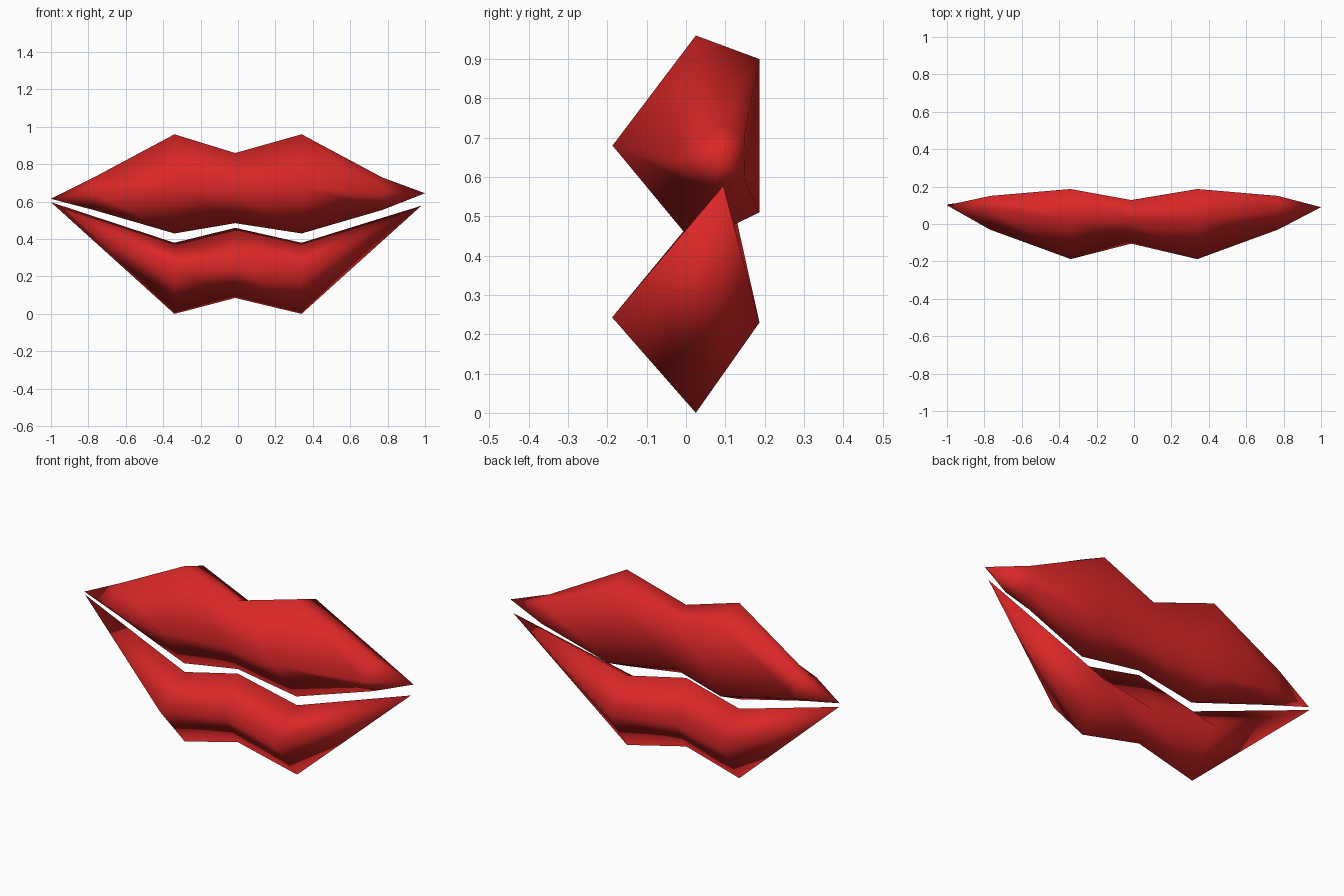
import bpy, bmesh

if "Cube" in bpy.data.objects:
    bpy.data.objects.remove(bpy.data.objects["Cube"])

red = bpy.data.materials.new("lip_red")
red.diffuse_color = (0.70, 0.02, 0.02, 1)
red.use_nodes = True
red.node_tree.nodes["Principled BSDF"].inputs["Base Color"].default_value = red.diffuse_color


def loft(name, left_tip, right_tip, stations):
    """Skin (y, z) rings placed at each x, closed to a point at both ends."""
    bm = bmesh.new()
    rings = [[bm.verts.new((x, y, z)) for y, z in ring] for x, ring in stations]
    n = len(rings[0])
    for a, b in zip(rings, rings[1:]):
        for i in range(n):
            j = (i + 1) % n
            bm.faces.new((a[i], a[j], b[j], b[i]))
    for tip, ring in ((left_tip, rings[0]), (right_tip, rings[-1])):
        v = bm.verts.new(tip)
        for i in range(n):
            bm.faces.new((v, ring[i], ring[(i + 1) % n]))
    bmesh.ops.recalc_face_normals(bm, faces=bm.faces[:])
    for f in bm.faces:
        f.smooth = True
    mesh = bpy.data.meshes.new(name)
    bm.to_mesh(mesh)
    bm.free()
    mesh.materials.append(red)
    ob = bpy.data.objects.new(name, mesh)
    bpy.context.collection.objects.link(ob)
    return ob


def mirrored(half, middle):
    """Repeat the left stations on the right of a middle station."""
    return ([(-x, r) for x, r in half] + [(-0.015, middle)]
            + [(x, r) for x, r in reversed(half)])


# Upper lip: five-sided section (top, front, bottom, back bottom, back top)
corner = [(0.08, 0.73), (-0.03, 0.645), (0.07, 0.555), (0.148, 0.595), (0.15, 0.71)]
peak = [(0.025, 0.96), (-0.187, 0.68), (0.02, 0.43), (0.187, 0.51), (0.187, 0.90)]
dip = [(0.02, 0.86), (-0.105, 0.66), (0.02, 0.485), (0.128, 0.555), (0.128, 0.81)]
loft("upper_lip", (-1.0, 0.10, 0.615), (1.0, 0.09, 0.645),
     mirrored([(0.77, corner), (0.34, peak)], dip))

# Lower lip: four-sided section (top, front, bottom, back)
full = [(0.025, 0.38), (-0.188, 0.243), (0.025, 0.0), (0.187, 0.23)]
notch = [(0.02, 0.46), (-0.105, 0.28), (0.02, 0.085), (0.11, 0.24)]
loft("lower_lip", (-1.0, 0.105, 0.597), (0.98, 0.095, 0.578),
     mirrored([(0.34, full)], notch))
